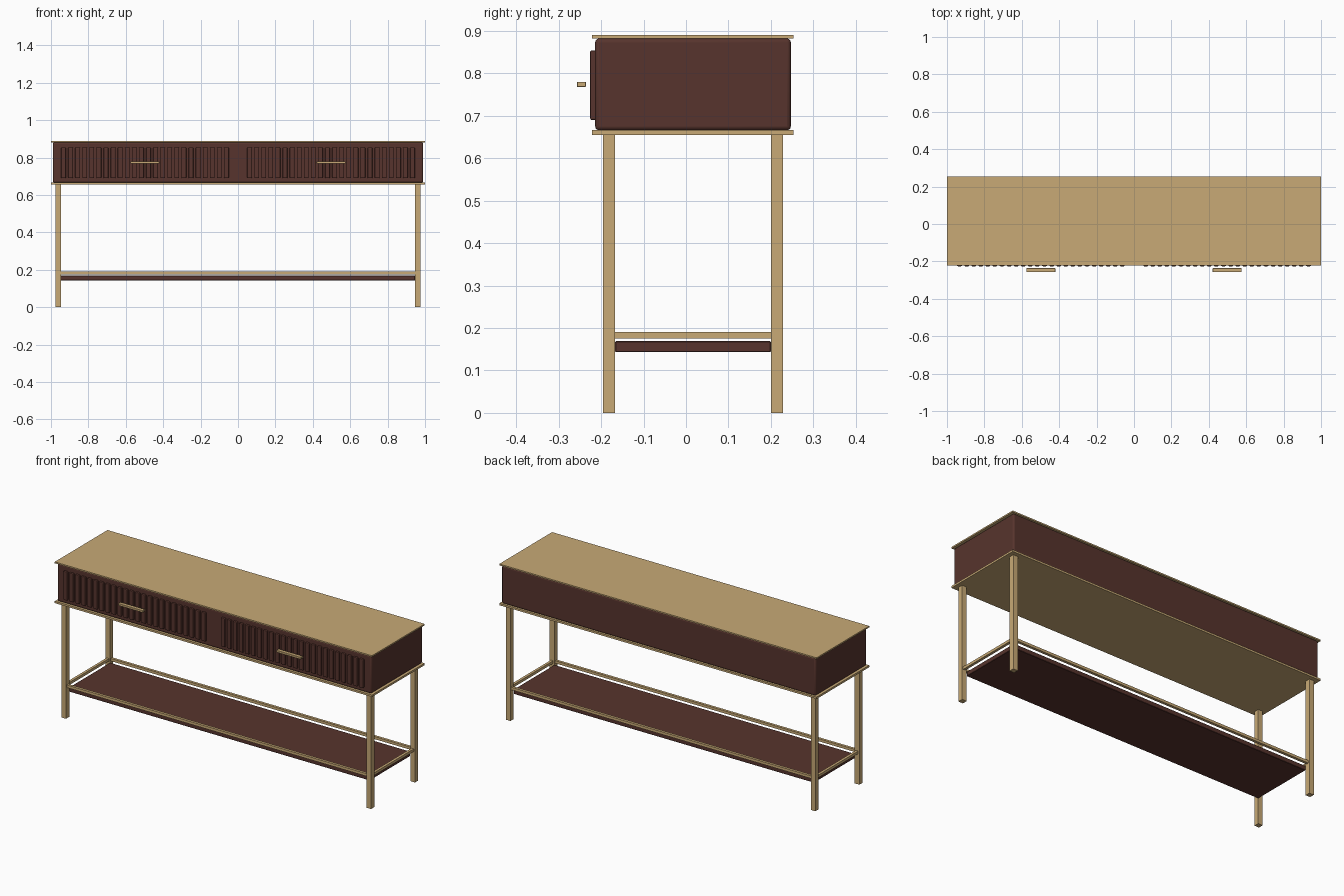
import bpy
import bmesh

default = bpy.data.objects.get("Cube")
if default:
    bpy.data.objects.remove(default, do_unlink=True)


def make_material(name, rgb):
    mat = bpy.data.materials.new(name)
    mat.use_nodes = True
    mat.diffuse_color = (*rgb, 1)
    mat.node_tree.nodes["Principled BSDF"].inputs["Base Color"].default_value = (*rgb, 1)
    return mat


BRASS = make_material("pale brass", (0.58, 0.40, 0.18))
WALNUT = make_material("dark walnut", (0.095, 0.034, 0.026))


def box(name, x, y, z, mat, bevel=0, segments=3):
    """Box spanning the (min, max) ranges, with optional rounded edges."""
    spans = (x, y, z)
    mesh = bpy.data.meshes.new(name)
    bm = bmesh.new()
    bmesh.ops.create_cube(bm, size=1)
    for v in bm.verts:
        v.co = [(lo + hi) / 2 + c * (hi - lo) for c, (lo, hi) in zip(v.co, spans)]
    bm.to_mesh(mesh)
    bm.free()
    mesh.materials.append(mat)
    obj = bpy.data.objects.new(name, mesh)
    bpy.context.collection.objects.link(obj)
    if bevel:
        mod = obj.modifiers.new("rounded_edges", "BEVEL")
        mod.width = bevel
        mod.segments = segments
    return obj


def around(centre, width):
    return centre - width / 2, centre + width / 2


# Cabinet body between two thin plates
PLATE_Y = (-0.222, 0.253)
box("top_plate", (-1, 1), PLATE_Y, (0.882, 0.89), BRASS)
box("bottom_plate", (-1, 1), PLATE_Y, (0.655, 0.666), BRASS)
body = box("cabinet_body", (-0.99, 0.99), (-0.214, 0.247), (0.666, 0.882), WALNUT, 0.009)

# Fluted drawer fronts and floating bar handles
SLATS = 24
START, END = 0.043, 0.952
PITCH = (END - START) / SLATS
for side, sign in (("left", 1), ("right", -1)):
    for i in range(SLATS):
        centre = sign * (START + PITCH * (i + 0.5))
        box(f"{side}_drawer_slat_{i + 1}", around(centre, PITCH * 0.68),
            (-0.226, -0.21), (0.69, 0.854), WALNUT, 0.004, 2)
    box(f"{side}_handle", around(sign * 0.498, 0.154), (-0.257, -0.236),
        (0.768, 0.78), BRASS, 0.001, 1)

# Square legs
LEG = 0.029
LEG_X = 0.9615
LEG_Y = {"front": -0.1815, "back": 0.2145}
for side, sign in (("left", 1), ("right", -1)):
    for end, y in LEG_Y.items():
        box(f"{end}_{side}_leg", around(sign * LEG_X, LEG), around(y, LEG),
            (0, 0.655), BRASS)

# Rails joining the legs, with the shelf just below
INNER_X = (-LEG_X + LEG / 2, LEG_X - LEG / 2)
INNER_Y = (LEG_Y["front"] + LEG / 2, LEG_Y["back"] - LEG / 2)
RAIL = 0.015
RAIL_Z = (0.175, 0.19)
for end, y in LEG_Y.items():
    box(f"{end}_rail", INNER_X, around(y, RAIL), RAIL_Z, BRASS)
for side, sign in (("left", 1), ("right", -1)):
    box(f"{side}_rail", around(sign * LEG_X, RAIL), INNER_Y, RAIL_Z, BRASS)
box("shelf", INNER_X, INNER_Y, (0.143, 0.169), WALNUT, 0.002, 1)

# Smooth rounded corners of the cabinet
bpy.ops.object.select_all(action="DESELECT")
body.select_set(True)
bpy.context.view_layer.objects.active = body
bpy.ops.object.shade_smooth_by_angle()
